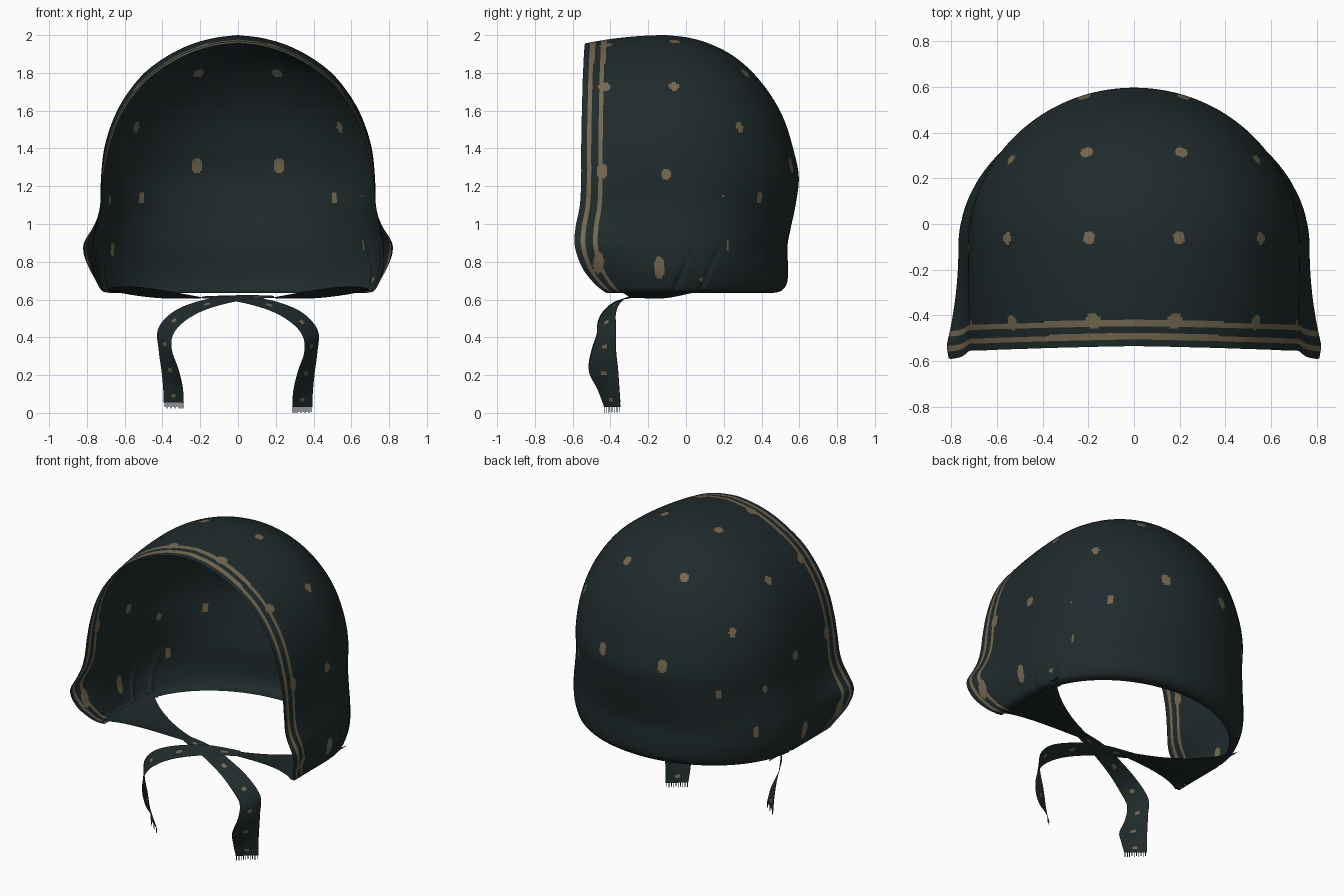
import bpy, bmesh, math
from mathutils import Vector

if "Cube" in bpy.data.objects:
    bpy.data.objects.remove(bpy.data.objects["Cube"])


def material(name, rgb):
    m = bpy.data.materials.new(name)
    m.diffuse_color = (*rgb, 1)
    m.use_nodes = True
    m.node_tree.nodes["Principled BSDF"].inputs["Base Color"].default_value = m.diffuse_color
    return m


TEAL = material("dark_teal_cloth", (0.0145, 0.0240, 0.0250))
TAN = material("tan_print", (0.175, 0.140, 0.083))


def curve(points, t):
    """Catmull-Rom sample of equal-length tuples, t in 0..1."""
    n = len(points) - 1
    i = min(int(t * n), n - 1)
    f = t * n - i
    p = [Vector(points[max(0, min(n, i + k))]) for k in (-1, 0, 1, 2)]
    return 0.5 * (2 * p[1] + (p[2] - p[0]) * f
                  + (2 * p[0] - 5 * p[1] + 4 * p[2] - p[3]) * f * f
                  + (3 * p[1] - p[0] - 3 * p[2] + p[3]) * f ** 3)


def sheet(name, rows, cols, func, extra=None):
    """Grid surface from func(row 0..1, column 0..1)."""
    verts = [func(r / rows, c / cols) for r in range(rows + 1) for c in range(cols + 1)]
    w = cols + 1
    faces = [(r * w + c, r * w + c + 1, (r + 1) * w + c + 1, (r + 1) * w + c)
             for r in range(rows) for c in range(cols)]
    if extra:
        extra(verts, faces)
    me = bpy.data.meshes.new(name)
    me.from_pydata(verts, [], faces)
    me.materials.append(TEAL)
    me.materials.append(TAN)
    ob = bpy.data.objects.new(name, me)
    bpy.context.collection.objects.link(ob)
    me.polygons.foreach_set("use_smooth", [True] * len(me.polygons))
    return ob


# --- bonnet hood: each level has a height, half width, back depth, front edge
LEVELS = [(.635, .68, .46, -.42), (.647, .72, .505, -.44), (.69, .742, .535, -.49),
          (.77, .765, .540, -.55), (.88, .768, .537, -.588), (.98, .75, .555, -.585),
          (1.1, .73, .58, -.562), (1.25, .725, .597, -.555), (1.4, .708, .567, -.555),
          (1.55, .662, .52, -.553), (1.68, .593, .45, -.55), (1.8, .495, .355, -.547),
          (1.89, .373, .25, -.543), (1.95, .25, .135, -.54), (1.985, .125, .02, -.537),
          (2.0, 0, -.1, -.535)]
MID = -0.1                      # where straight sides meet the round back
ROWS, SIDE, BACK = 200, 60, 100
COLS = SIDE + BACK


def hood_point(r, c):
    z, w, b, f = curve(LEVELS, r)
    sign = 1 if c > .5 else -1
    j = COLS * (1 - abs(2 * c - 1))
    if j <= SIDE:
        x, y = w, f + (MID - f) * j / SIDE
        k = ((MID - y) / .44) ** 2
        # flared lower corner, then a slight drop of the brow
        spread = .1 if z > .88 else .13
        x += .055 * math.exp(-((z - .88) / spread) ** 2) * min(1, k) * (1 - .6 * max(0, k - .9))
        if z > 1.1:
            x *= 1 - .03 * k * min(1, (z - 1.1) / .3)
            z -= .045 * k * min(1, (z - 1.1) / .8)
    else:
        a = (j - SIDE) / BACK * math.pi / 2
        x, y = w * math.cos(a), MID + (b - MID) * math.sin(a)
    # gathered pleats above the neck
    if z < .95:
        for y0 in (-.06, .08):
            x -= .012 * math.exp(-((y - y0 - (z - .66) * .45) / .011) ** 2) * (.95 - z) / .3
    return Vector((max(x, 0) * sign, y, z))


hood = sheet("bonnet_hood", ROWS, COLS * 2, hood_point)
polys = hood.data.polygons

# stripes along the front edge, a little wider over the crown
for p in polys:
    col = p.index % (COLS * 2)
    col = min(col, COLS * 2 - 1 - col)
    wide = p.center.z > 1.85
    p.material_index = int(4 <= col <= 6 + wide or 12 <= col <= 14 + wide)

# printed dots: position, radius, vertical stretch, sides carrying the dot
BOTH, LEFT, RIGHT = (1, -1), (-1,), (1,)
DOTS = [(.215, .335, 1.812, .029, 1, BOTH), (.2, -.06, 1.97, .028, 1, BOTH),
        (.565, -.06, 1.735, .027, 1, BOTH), (.57, .31, 1.525, .022, 1.5, BOTH),
        (.72, -.1, 1.265, .027, 1.1, BOTH), (.51, .395, 1.135, .021, 1.5, BOTH),
        (.22, .57, 1.31, .031, 1.35, BOTH), (.76, -.14, .765, .029, 2.2, BOTH),
        (.72, .085, .71, .012, 1, RIGHT), (.69, .24, .87, .018, 2, LEFT),
        (.70, .24, .89, .007, 4, RIGHT), (.69, .15, 1.13, .018, 1.3, LEFT),
        (.68, .21, 1.145, .007, 1.5, RIGHT), (.18, -.425, 1.94, .035, 1, BOTH),
        (.53, -.43, 1.73, .033, 1, BOTH), (.7, -.445, 1.275, .030, 1.4, BOTH),
        (.79, -.465, .785, .030, 2.3, BOTH)]
centers = [p.center.copy() for p in polys]
for x, y, z, rad, tall, sides in DOTS:
    for s in sides:
        target = Vector((x * s, y, z))
        near = [i for i, q in enumerate(centers) if abs(q.z - z) < .12
                and abs(q.y - y) < .12 and q.x * s > 0]
        mid = min((centers[i] for i in near), key=lambda q: (q - target).length_squared)
        for i in near:
            d = centers[i] - mid
            if Vector((d.x, d.y, d.z / tall)).length < rad:
                polys[i].material_index = 1

# join the seam over the crown
bm = bmesh.new()
bm.from_mesh(hood.data)
bmesh.ops.remove_doubles(bm, verts=bm.verts, dist=.0002)
bm.to_mesh(hood.data)
bm.free()


# --- chin flaps: taper from the lower sides to the tie
def flap_point(r, c):
    x = .70 - .53 * r
    front = -.45 + .16 * r
    back = .14 - .37 * r ** .65
    y = front + (back - front) * c
    z = .65 - .042 * r - .02 * math.sin(math.pi * r) * c
    z += .03 * (1 - c) ** 3 * math.sin(math.pi * r ** .6)
    return Vector((x, y, z))


flap = sheet("chin_flap", 24, 14, flap_point)
flap.modifiers.new("Mirror", "MIRROR")

# --- tie ribbons: centre line plus half-width direction
RIBBON = [(-.19, -.265, .612, 0, .03, .005), (0, -.325, .605, .01, .042, .015),
          (.18, -.385, .567, .015, .045, .024), (.31, -.418, .505, .03, .048, .026),
          (.383, -.422, .42, .04, .052, .015), (.385, -.435, .32, .035, .065, 0),
          (.362, -.437, .22, .045, .077, 0), (.345, -.41, .12, .052, .057, 0),
          (.34, -.39, .03, .053, .043, 0)]


def ribbon(name, side, lift):
    def point(r, c):
        v = curve(RIBBON, r)
        p = Vector(v[:3]) + Vector(v[3:]) * (2 * c - 1)
        p.z += lift * max(0, 1 - p.z / .7)
        return Vector((p.x * side, p.y, p.z))

    # frayed threads at the loose end
    def fringe(verts, faces):
        for i in range(10):
            a, b = point(1, i / 10 + .02), point(1, i / 10 + .055)
            drop = Vector((0, 0, -.03 + .006 * (i % 2) * (i > 1)))
            n = len(verts)
            verts += [a, b, b + drop, a + drop]
            faces.append((n, n + 1, n + 2, n + 3))

    ob = sheet(name, 80, 10, point, fringe)
    # small printed flecks
    for p in ob.data.polygons:
        r, c = divmod(p.index, 10)
        p.material_index = int(r < 80 and r % 14 in (4, 5) and c in (4, 5))


ribbon("right_tie_ribbon", 1, 0)
ribbon("left_tie_ribbon", -1, .025)
